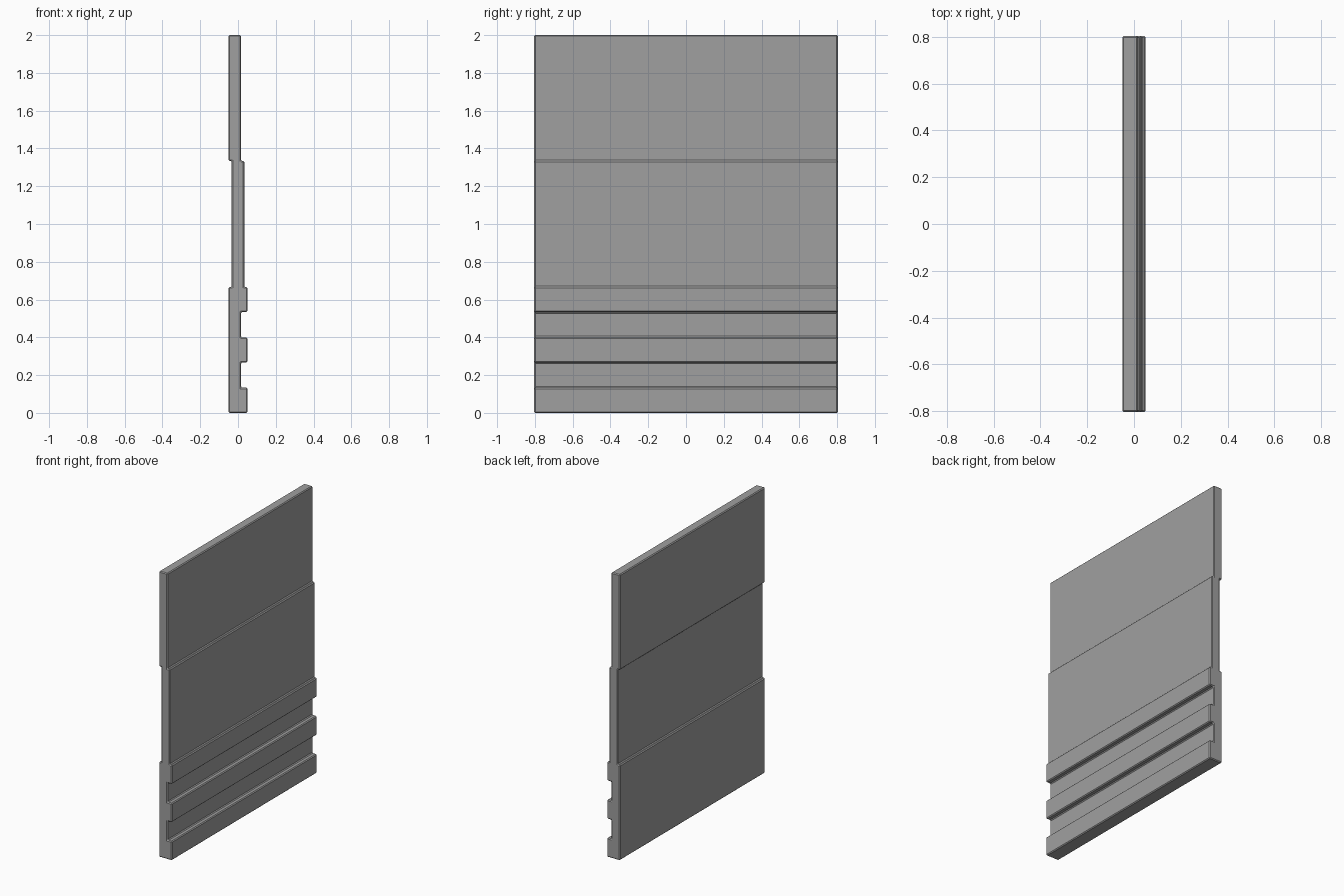
import bpy, bmesh

if "Cube" in bpy.data.objects:
    bpy.data.objects.remove(bpy.data.objects["Cube"])

HALF = 0.804          # half length along y
T = 1 / 60            # profile step
S = 2 / 15            # height of one rib

grey = bpy.data.materials.new("grey")
grey.diffuse_color = (0.35, 0.35, 0.35, 1)
grey.use_nodes = True
grey.node_tree.nodes["Principled BSDF"].inputs["Base Color"].default_value = grey.diffuse_color

# Stepped wall profile (x, z): ribbed base, forward middle panel, set-back top panel
front = []
for i in range(3):                       # three ribs with recesses between
    front += [(3 * T, 2 * i * S), (3 * T, (2 * i + 1) * S)]
    if i < 2:
        front += [(T, (2 * i + 1) * S), (T, (2 * i + 2) * S)]
front += [(2 * T, 5 * S), (2 * T, 10 * S), (T, 10 * S), (T, 2)]
back = [(-3 * T, 2), (-3 * T, 10 * S), (-2 * T, 10 * S), (-2 * T, 5 * S),
        (-3 * T, 5 * S), (-3 * T, 0)]

# Extrude the profile along y
bm = bmesh.new()
face = bm.faces.new([bm.verts.new((x, -HALF, z)) for x, z in front + back])
ext = bmesh.ops.extrude_face_region(bm, geom=[face])
verts = [g for g in ext["geom"] if isinstance(g, bmesh.types.BMVert)]
bmesh.ops.translate(bm, verts=verts, vec=(0, 2 * HALF, 0))
bmesh.ops.recalc_face_normals(bm, faces=bm.faces)
mesh = bpy.data.meshes.new("wall_panel")
bm.to_mesh(mesh)
bm.free()
mesh.materials.append(grey)
wall = bpy.data.objects.new("wall_panel", mesh)
bpy.context.collection.objects.link(wall)

# Small chamfer on every edge
bev = wall.modifiers.new("chamfer", 'BEVEL')
bev.width = 0.006
bev.segments = 1
bev.limit_method = 'ANGLE'
